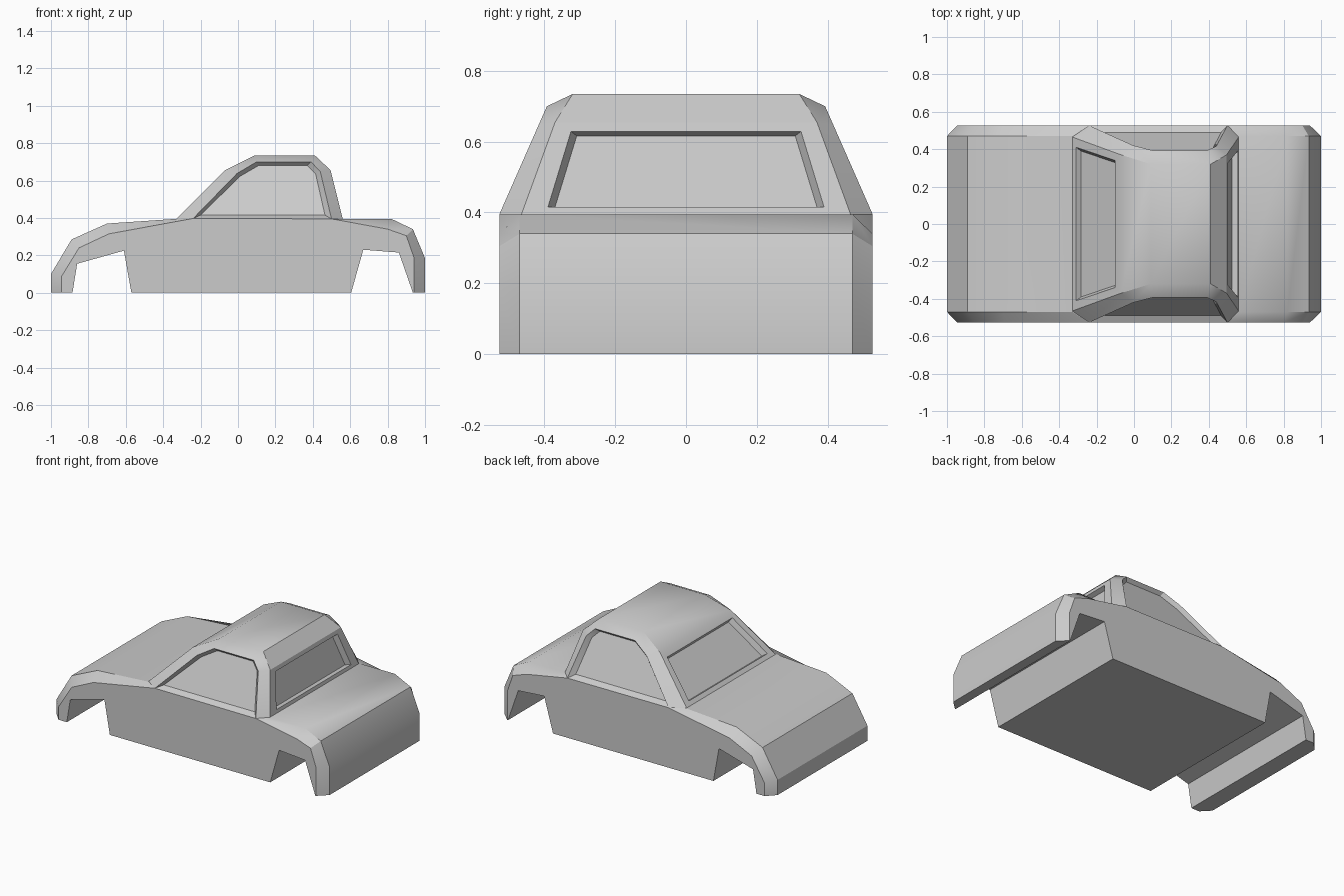
import bpy, bmesh, math
from mathutils import Vector as V

if "Cube" in bpy.data.objects:
    bpy.data.objects.remove(bpy.data.objects["Cube"])


def bridge(bm, rings, start=False, end=False):
    """Join closed point loops of equal length, optionally capping the ends."""
    loops = [[bm.verts.new(p) for p in r] for r in rings]
    for a, b in zip(loops, loops[1:]):
        for i in range(len(a)):
            j = (i + 1) % len(a)
            bm.faces.new((a[i], a[j], b[j], b[i]))
    if start:
        bm.faces.new(loops[0])
    if end:
        bm.faces.new(loops[-1])


def finish(bm, name):
    bmesh.ops.remove_doubles(bm, verts=bm.verts, dist=0.0005)
    bmesh.ops.recalc_face_normals(bm, faces=bm.faces)
    me = bpy.data.meshes.new(name)
    bm.to_mesh(me)
    bm.free()
    ob = bpy.data.objects.new(name, me)
    bpy.context.collection.objects.link(ob)
    bpy.ops.object.select_all(action='DESELECT')
    ob.select_set(True)
    bpy.context.view_layer.objects.active = ob
    bpy.ops.object.shade_smooth_by_angle(angle=math.radians(30))


# Lower body: centre profile, chamfered side profile, shared wheel-arch underside
centre = [(-1, 0), (-1, .10), (-.89, .285), (-.70, .37), (-.33, .395),
          (.56, .395), (.82, .395), (.935, .34), (1, .185), (1, 0)]
side = [(-.945, 0), (-.945, .085), (-.85, .24), (-.69, .315), (-.24, .397),
        (.50, .395), (.80, .34), (.90, .305), (.94, .19), (.94, 0)]
under = [(.935, 0), (.86, .215), (.67, .23), (.605, 0),
         (-.57, 0), (-.61, .225), (-.86, .155), (-.885, 0)]
bm = bmesh.new()
bridge(bm, [[V((x, y, z)) for x, z in prof + under]
            for prof, y in ((side, -.527), (centre, -.47), (centre, .47), (side, .527))],
       True, True)
finish(bm, "car_body")

# Cabin: roof line (x, half width, z), side window opening and recessed glass (x, z)
roof = [(-.33, .465, .395), (-.07, .37, .655), (.09, .32, .735),
        (.41, .32, .735), (.495, .37, .655), (.56, .465, .395)]
opening = [(-.24, .397), (-.005, .638), (.10, .70), (.39, .70), (.44, .648), (.50, .395)]
glass = [(-.20, .415), (.01, .622), (.11, .68), (.37, .68), (.415, .635), (.465, .415)]


def slope(z):
    return .527 - .44 * (z - .396)


def window(bm, bottom, top, low, high, out):
    """Framed recessed window in the sloping panel; low/high are (t, half width)."""
    b, t = V(bottom), V(top)
    quad = [V((p.x, s * p.y, p.z)) for p, s in ((b, -1), (b, 1), (t, 1), (t, -1))]
    hole = []
    for (f, w), signs in ((low, (-1, 1)), (high, (1, -1))):
        p = b.lerp(t, f)
        hole += [V((p.x, s * w, p.z)) for s in signs]
    mid = sum(hole, V()) / 4
    pane = [mid + (p - mid) * .95 - V(out).normalized() * .03 for p in hole]
    bridge(bm, [quad, hole, pane], end=True)


bm = bmesh.new()
for s in (-1, 1):
    edge = [V((x, s * slope(z), z)) for x, z in opening]
    top = [V((x, s * y, z)) for x, y, z in roof]
    pane = [V((x, s * (slope(z) - .03), z)) for x, z in glass]
    bridge(bm, [edge, pane], end=True)
    for i in range(5):
        bm.faces.new([bm.verts.new(p) for p in (edge[i], edge[i + 1], top[i + 1], top[i])])

# Roof panels, windscreen and rear window
for a, b in zip(roof[1:4], roof[2:5]):
    bm.faces.new([bm.verts.new((p[0], s * p[1], p[2]))
                  for p, s in ((a, -1), (a, 1), (b, 1), (b, -1))])
window(bm, roof[0], roof[1], (.08, .41), (.88, .34), (-1, 0, 1))
window(bm, roof[5], roof[4], (.08, .39), (.90, .325), (.97, 0, .24))

# Hidden floor of the cabin
floor = [(-.33, -.465, .395), (-.24, -slope(.397), .397), (.50, -slope(.395), .395), (.56, -.465, .395)]
bm.faces.new([bm.verts.new(p) for p in floor + [(x, -y, z) for x, y, z in reversed(floor)]])
finish(bm, "cabin")
